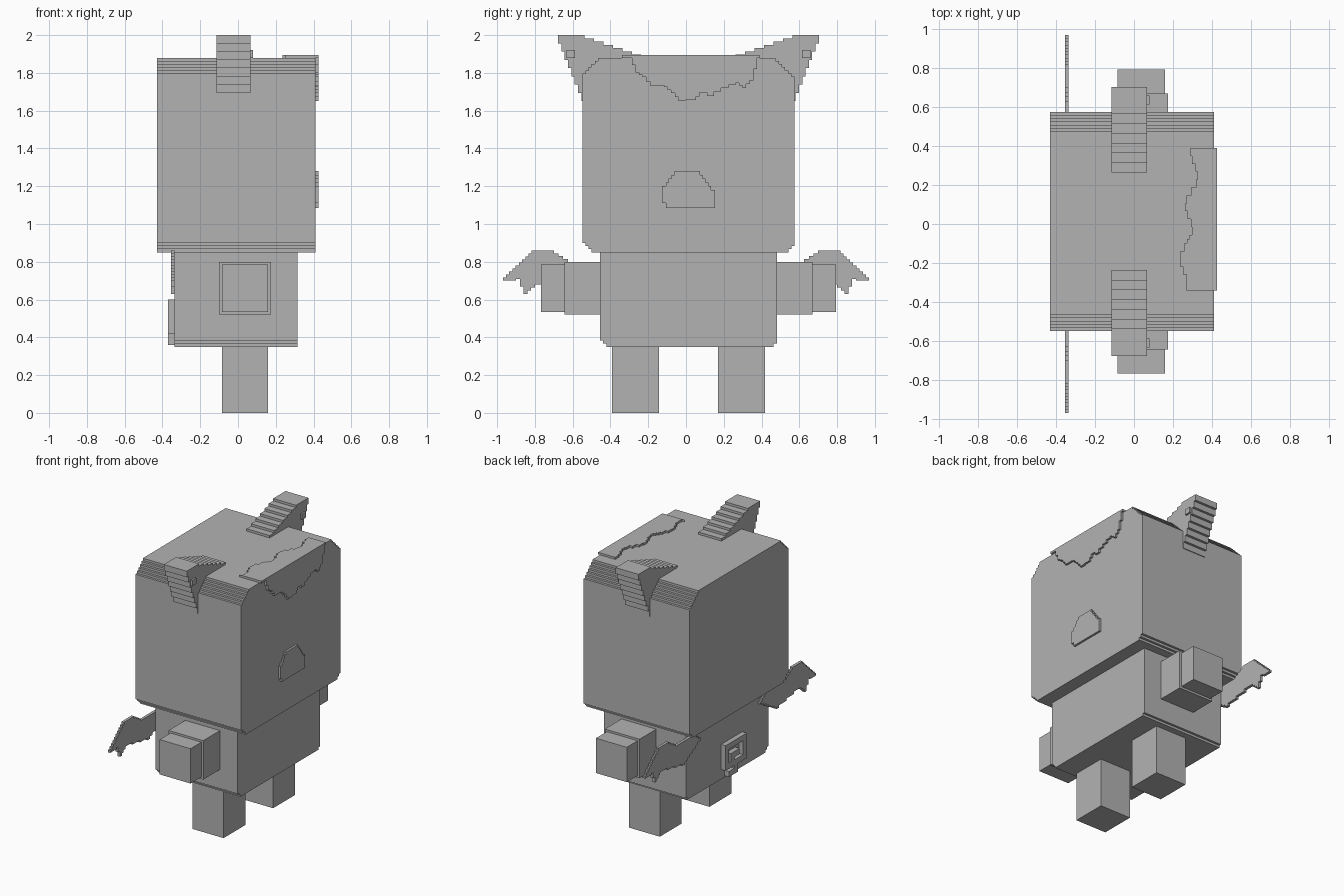
import bpy, bmesh, math, random

cube = bpy.data.objects.get("Cube")
if cube:
    bpy.data.objects.remove(cube)

random.seed(4)
grey = (0.45, 0.45, 0.45, 1)
material = bpy.data.materials.new("plain grey")
material.use_nodes = True
material.diffuse_color = grey
material.node_tree.nodes["Principled BSDF"].inputs["Base Color"].default_value = grey

step = 0.0165          # size of the small blocks
middle = 0.013         # middle of head and body along y
limb_x = 0.0375        # middle of arms and legs along x
limb_half = 0.1225
cuff = 0.015           # how far the sleeve stands out around the hand
face_x = 0.41
crown_z = 1.88


def stepped(points):
    """Turn every slanted edge of an outline into a small staircase."""
    outline = []
    for start, end in zip(points, points[1:] + points[:1]):
        run, rise = end[0] - start[0], end[1] - start[1]
        if min(abs(run), abs(rise)) < 1e-6:
            outline.append(start)
            continue
        count = max(1, round(min(abs(run), abs(rise)) / step))
        for i in range(count):
            height = start[1] + rise * i / count
            outline.append((start[0] + run * i / count, height))
            outline.append((start[0] + run * (i + 1) / count, height))
    return outline


def slab(name, outline, low, high, upright=True):
    """Extrude an outline: (y, z) along x when upright, else (x, y) along z."""
    bm = bmesh.new()
    corners = [(low, *p) if upright else (*p, low) for p in outline]
    face = bm.faces.new([bm.verts.new(corner) for corner in corners])
    grown = bmesh.ops.extrude_face_region(bm, geom=[face])["geom"]
    for vert in grown:
        if isinstance(vert, bmesh.types.BMVert):
            vert.co["x" and (0 if upright else 2)] = high
    bmesh.ops.recalc_face_normals(bm, faces=bm.faces)
    mesh = bpy.data.meshes.new(name)
    bm.to_mesh(mesh)
    bm.free()
    mesh.materials.append(material)
    bpy.context.collection.objects.link(bpy.data.objects.new(name, mesh))


def box(name, x_range, y_range, z_range):
    (front, back), (bottom, top) = y_range, z_range
    outline = [(front, bottom), (back, bottom), (back, top), (front, top)]
    slab(name, outline, *x_range)


def around(centre, half):
    return centre - half, centre + half


def block(name, half, bottom, top, low_cut, top_cut, x_range):
    """Long block whose lower and upper edges are cut in steps."""
    right = [(half - low_cut, bottom), (half, bottom + low_cut)]
    right += [(half, top - top_cut), (half - top_cut, top)] if top_cut else [(half, top)]
    left = [(-y, z) for y, z in reversed(right)]
    slab(name, stepped([(middle + y, z) for y, z in right + left]), *x_range)


# Head and body
block("head", 0.562, 0.85, crown_z, 0.05, 0.1, (-0.43, face_x))
block("body", 0.468, 0.35, 0.85, 0.033, 0, (-0.335, 0.315))

# Paired legs, arms, ears and wings
ear = stepped([(0.55, 1.65), (0.69, 2), (0.6, 2), (0.25, crown_z), (0.5, 1.8)])
wing = stepped([(0.34, 0.75), (0.4, 0.8), (0.6, 0.8), (0.7, 0.86), (0.8, 0.86),
                (0.97, 0.7), (0.9, 0.71), (0.86, 0.63), (0.8, 0.68), (0.55, 0.63)])
for side, sign in (("front", -1), ("back", 1)):
    def reach(near, far):
        return sorted((middle + sign * near, middle + sign * far))

    limb = around(limb_x, limb_half)
    box(side + "_leg", limb, reach(0.157, 0.405), (0, 0.35))
    box(side + "_hand", limb, reach(0.65, 0.78), (0.52 + cuff, 0.8 - cuff))
    box(side + "_sleeve", around(limb_x, limb_half + cuff), reach(0.46, 0.657), (0.52, 0.8))
    slab(side + "_ear", [(middle + sign * y, z) for y, z in ear], *around(-0.024, 0.091))
    box(side + "_ear_notch", (0.06, 0.08), reach(0.6, 0.645), (crown_z, 1.92))
    slab(side + "_wing", [(sign * y, z) for y, z in wing], *around(-0.345, 0.01))

# Muzzle plate, mirrored from one half
half_muzzle = [(0.12, 1.085), (0.14, 1.11), (0.14, 1.18), (0.12, 1.2), (0.06, 1.28)]
muzzle = half_muzzle + [(-y, z) for y, z in reversed(half_muzzle)]
slab("muzzle", stepped([(middle + y, z) for y, z in muzzle]), face_x, face_x + cuff)

# Ragged hair on the forehead: a rounded hanging edge with random tufts
fringe = []
tufts = 18
for i in range(tufts + 1):
    across = 2 * i / tufts - 1
    drop = 0.2 * math.sqrt(1 - across ** 2)
    tuft = random.uniform(-0.03, 0.04) if 0 < i < tufts else 0
    fringe.append((0.035 + 0.34 * across, crown_z - drop - tuft))
slab("fringe", stepped(fringe), face_x, face_x + cuff)

# Wavy hair on the crown, reaching back from the face edge
edge = face_x + cuff
crown = [(edge, -0.34)]
for i in range(tufts + 1):
    y = -0.34 + 0.73 * i / tufts
    depth = 0.15 - 0.1 * y + 0.025 * math.cos(23 * (y - 0.12))
    crown.append((edge - depth, y))
crown.append((edge, crown[-1][1]))
slab("crown_hair", stepped(crown), crown_z, crown_z + cuff, upright=False)

# Curled tail: a band that turns between sideways and upright strokes
thick = 0.02
spot = [0.02, 0.38]
for i, stroke in enumerate((-3, 3, -5, 7, 10, -7, -3, 3, -3)):
    begin = spot.copy()
    spot[i % 2] += stroke * thick
    spans = [(min(a, b) - thick, max(a, b) + thick) for a, b in zip(begin, spot)]
    box("tail_stroke_" + str(i), (-0.37, -0.33), *spans)
